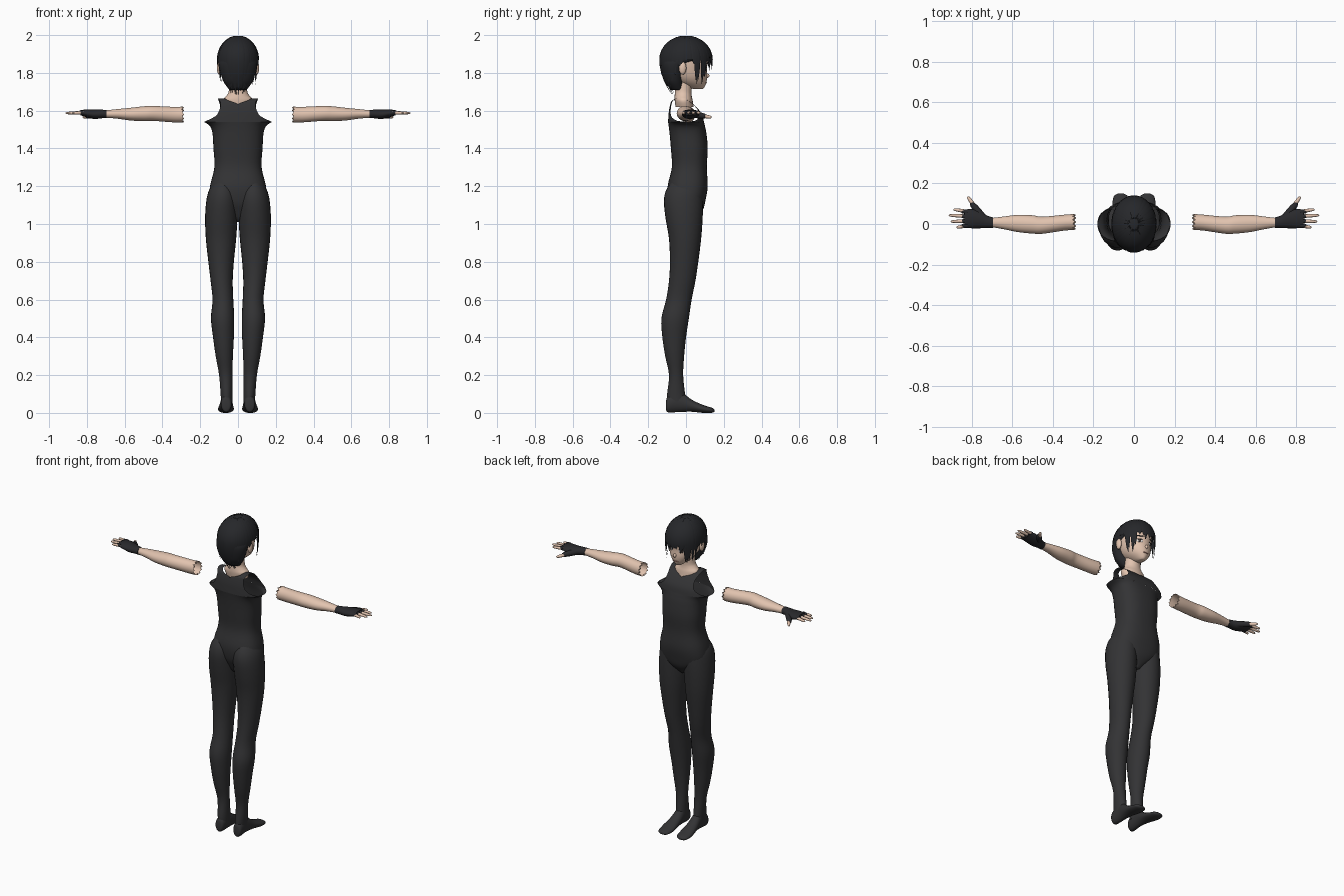
import bpy, bmesh, math, random
from mathutils import Matrix, Vector

random.seed(4)
cube = bpy.data.objects.get("Cube")
if cube:
    bpy.data.objects.remove(cube)


def material(name, r, g, b):
    mat = bpy.data.materials.new(name)
    mat.use_nodes = True
    mat.diffuse_color = (r, g, b, 1)
    shader = mat.node_tree.nodes["Principled BSDF"]
    shader.inputs["Base Color"].default_value = (r, g, b, 1)
    shader.inputs["Roughness"].default_value = 0.8
    return mat


SUIT = material("suit charcoal", 0.033, 0.033, 0.035)
HAIR = material("hair black", 0.019, 0.02, 0.023)
GLOVE = material("glove black", 0.022, 0.022, 0.025)
SKIN = material("skin", 0.76, 0.55, 0.43)
WHITE = material("eye white", 0.75, 0.72, 0.7)
IRIS = material("iris dark", 0.05, 0.035, 0.03)
LIP = material("lip", 0.5, 0.24, 0.2)


def finish(name, bm, mat, matrix=None, angle=60):
    """Turn a bmesh into a smooth object."""
    bmesh.ops.recalc_face_normals(bm, faces=bm.faces)
    mesh = bpy.data.meshes.new(name)
    bm.to_mesh(mesh)
    bm.free()
    if matrix:
        mesh.transform(matrix)
    mesh.materials.append(mat)
    mesh.shade_smooth()
    mesh.set_sharp_from_angle(angle=math.radians(angle))
    obj = bpy.data.objects.new(name, mesh)
    bpy.context.collection.objects.link(obj)
    return obj


def mirrored(obj):
    """Copy a left part to the right side."""
    base = obj.name
    obj.name = "left_" + base
    mesh = obj.data.copy()
    mesh.transform(Matrix.Diagonal((-1, 1, 1, 1)))
    mesh.flip_normals()
    twin = bpy.data.objects.new("right_" + base, mesh)
    bpy.context.collection.objects.link(twin)


def spline(rows, steps):
    """Catmull-Rom smoothing of a list of equal-length rows."""
    out = []
    for i in range(len(rows) - 1):
        p, q = rows[i], rows[i + 1]
        o, r = rows[max(i - 1, 0)], rows[min(i + 2, len(rows) - 1)]
        for k in range(steps):
            t = k / steps
            out.append([b + t * ((c - a) / 2 + t * ((2 * a - 5 * b + 4 * c - d) / 2
                        + t * (3 * b - a - 3 * c + d) / 2))
                        for a, b, c, d in zip(o, p, q, r)])
    return out + [list(rows[-1])]


def skin_rings(bm, rings, closed=True, caps=(True, True)):
    """Bridge successive rows of points with quads."""
    loops = [[bm.verts.new(p) for p in ring] for ring in rings]
    n = len(loops[0])
    for a, b in zip(loops, loops[1:]):
        for i in range(n if closed else n - 1):
            j = (i + 1) % n
            bm.faces.new((a[i], a[j], b[j], b[i]))
    if closed:
        for use, loop in zip(caps, (loops[0], loops[-1])):
            if use:
                bm.faces.new(loop)


def loft(name, mat, rows, axis="z", sides=24, power=2, caps=(True, True), jag=0, matrix=None, steps=4):
    """Rows hold position, then low and high extents on the other two axes, in hundredths."""
    rings = []
    for k, (t, a0, a1, b0, b1) in enumerate(spline(rows, steps)):
        ring = []
        for i in range(sides):
            c, s = math.cos(math.tau * i / sides), math.sin(math.tau * i / sides)
            a = (a0 + a1) / 2 + (a1 - a0) / 2 * math.copysign(abs(c) ** (2 / power), c)
            b = (b0 + b1) / 2 + (b1 - b0) / 2 * math.copysign(abs(s) ** (2 / power), s)
            u = t + (jag * (i % 2) if k == 0 else 0)
            p = {"z": (a, b, u), "x": (u, a, b), "y": (a, u, b)}[axis]
            ring.append(Vector(p) / 100)
        rings.append(ring)
    bm = bmesh.new()
    skin_rings(bm, rings, caps=caps)
    return finish(name, bm, mat, matrix)


def ellipsoid(name, mat, centre, radii, turn=0):
    bm = bmesh.new()
    bmesh.ops.create_uvsphere(bm, u_segments=16, v_segments=10, radius=1)
    m = (Matrix.Translation(centre) @ Matrix.Rotation(turn, 4, "Z")
         @ Matrix.Diagonal((*radii, 1)))
    return finish(name, bm, mat, m)


def digit(name, mat, start, end, r):
    """Rounded, tapered finger between two points."""
    start, way = Vector(start) / 100, (Vector(end) - Vector(start))
    size = way.length
    rows = [(size * t, -r * w, r * w, -r * w, r * w)
            for t, w in ((0, 1), (0.5, 0.95), (0.85, 0.75), (0.97, 0.45), (1, 0.1))]
    m = Matrix.Translation(start) @ way.to_track_quat("X", "Z").to_matrix().to_4x4()
    mirrored(loft(name, mat, rows, "x", 10, matrix=m, steps=2))


# Torso of the sleeveless suit, open at the top
torso = [(101, 2, -3, 4), (103, 4, -5, 6), (107, 10, -7, 8.8), (112, 15, -9, 10.2),
         (120, 14.8, -9.7, 11.5), (130, 12.5, -7.5, 11), (140, 13, -8, 11.5),
         (148, 13.5, -8.7, 10.8), (152, 15, -9.2, 10), (154, 18, -9.5, 9.5)]
loft("torso", SUIT, [(z, -w, w, b, f) for z, w, b, f in torso], sides=40,
     power=2.5, caps=(True, False))

# Chest, back and shoulder straps around the open armholes
straps = [(-9.5, 154, 0, 18), (-9.3, 157, 0, 12), (-9, 160, 0, 10), (-8.3, 163.5, 0, 9.2),
          (-7.5, 165.3, 5, 9.8), (-5, 166.5, 7, 10.5), (-1, 166.2, 7, 10.5),
          (2.5, 164.5, 5.5, 10), (5, 162.5, 0, 9.5), (7.5, 159.5, 0, 10),
          (8.8, 157, 0, 12), (9.5, 154, 0, 18)]
grid = []
for y, z, inner, outer in spline(straps, 4):
    inner, outer = max(inner, 0), min(outer, 18)
    xs = [inner + (outer - inner) * i / 10 for i in range(11)]
    grid.append([Vector((x, y * max(1 - (x / 18) ** 2.5, 0) ** 0.4, z)) / 100 for x in xs])
bm = bmesh.new()
skin_rings(bm, grid, closed=False)
mirrored(finish("shoulder_strap", bm, SUIT))

# Legs, whose rounded tops form the hips and seat
mirrored(loft("leg", SUIT, [
    (6, 3, 9, -10, 0), (10, 3, 9.2, -10, -0.5), (20, 3, 10, -9, -1.5), (30, 2.7, 11.8, -11, -1),
    (40, 2.2, 13.2, -12.5, 0), (50, 2, 14.3, -13, 1.5), (60, 2.5, 13.5, -10.5, 3),
    (70, 2.8, 14.5, -9, 5), (80, 2.2, 15.7, -8.5, 6.5), (92, 1, 17, -9, 8),
    (103, 0.3, 17.4, -10.8, 8.8), (112, 0.2, 16.8, -11.7, 9), (118, 1, 15.3, -10.5, 8.5),
    (123, 4, 12, -7, 5)]))
mirrored(loft("foot", SUIT, [
    (-10.6, 5, 7.5, 2, 5), (-9.5, 3.5, 9, 0.3, 9), (-3, 3, 9, 0.5, 11), (3, 2.6, 9.8, 0.6, 7),
    (9, 2.2, 10.6, 0, 4.2), (13.5, 3, 10, 0, 2.8), (15, 5, 8, 0.6, 1.8)], "y"))

# Bare arms with a jagged open end, fingerless gloves and fingers
mirrored(loft("arm", SKIN, [
    (28.5, -3, 5, 153.8, 162.2), (34, -3.2, 4.6, 153.8, 162), (45, -4.8, 3.6, 154.6, 162.5),
    (50, -4.7, 4.3, 154.5, 162.3), (57, -4, 4.5, 154.8, 161.5), (64, -2.6, 3.7, 155.8, 160.8),
    (70, -1.6, 3, 156.2, 160.2), (74, -1.5, 3, 156.5, 160)], "x", caps=(False, True), jag=1.8))
mirrored(loft("glove", GLOVE, [
    (69.5, -2, 3.3, 156, 160.4), (72, -2, 4, 156, 160.5), (76, -2.1, 6.3, 155.6, 160.5),
    (80, -2.1, 7.3, 156.5, 160.6), (83.5, -1.8, 7.1, 157.6, 160.3)], "x"))
fingers = {"index": (6.1, 7.2, 89), "middle": (3.8, 4.3, 91.3),
           "ring": (1.5, 1.2, 90.3), "little": (-0.8, -1.7, 87.5)}
for label, (y0, y1, tip) in fingers.items():
    digit(label + "_glove_cuff", GLOVE, (82, y0, 159), (85, y0, 159), 1.15)
    digit(label + "_finger", SKIN, (82, y0, 159), (tip, y1, 158.7), 0.9)
digit("thumb_glove_cuff", GLOVE, (75, 4, 158), (80.3, 10.5, 157), 1.8)
digit("thumb", SKIN, (78, 8, 157.3), (82, 13.5, 156.5), 1.05)

# Neck and head
loft("neck", SKIN, [(162, -7, 7, -5.5, 4), (165.5, -8, 8, -6, 3.5), (168, -6, 6, -6, 3),
                    (171, -4.8, 4.8, -5.8, 3), (180, -4.8, 4.8, -6, 4)])
head = [(171.5, 1.5, 4, 8.8), (172.5, 3, 0, 9.8), (175, 5.8, -5, 10.8), (178, 7.7, -8, 11.2),
        (182, 8.8, -10, 11), (187, 9.2, -11, 11.6), (192, 8.2, -10, 10.5), (196, 5, -6, 7)]
loft("head", SKIN, [(z, -w, w, b, f) for z, w, b, f in head], sides=32)
ellipsoid("nose", SKIN, (0, 0.111, 1.785), (0.009, 0.013, 0.012))
ellipsoid("mouth", LIP, (0, 0.106, 1.748), (0.02, 0.004, 0.003))
mirrored(ellipsoid("ear", SKIN, (0.099, -0.018, 1.825), (0.013, 0.02, 0.034)))

# Eyes: thin stacked plates following the face
for label, mat, lift, radii in (("eye_white", WHITE, 0, (0.02, 0.003, 0.01)),
                                ("iris", IRIS, 0.0015, (0.009, 0.003, 0.0095)),
                                ("eyelash", HAIR, 0.001, (0.022, 0.004, 0.003)),
                                ("eyebrow", HAIR, 0.004, (0.022, 0.003, 0.003))):
    up = {"eyelash": 0.01, "eyebrow": 0.03}.get(label, 0)
    mirrored(ellipsoid(label, mat, (0.04 + lift / 2, 0.098 + lift, 1.818 + up), radii, -0.5))

# Hair cap, cut back below the fringe to free the face
cap = [(171, 4.5, -8, -1), (175, 7.5, -11, -1), (180, 9.3, -12.6, 0), (184.5, 10.2, -13.4, 3),
       (187.5, 10.5, -13.6, 12), (190, 10.3, -13.2, 13), (195, 8, -10.4, 10.4),
       (198, 5, -6.5, 6.5), (199.5, 1.5, -2, 2)]
loft("hair_cap", HAIR, [(z, -w, w, b, f) for z, w, b, f in cap], sides=32)


def lock(bm, azimuth, tip, width, shrink):
    """Pointed lock of hair running from the crown over the skull and down to the tip height."""
    out = Vector((math.sin(azimuth), math.cos(azimuth), 0))
    side = Vector((out.y, -out.x, 0))
    rings, steps, level = [], 12, 1.868
    for k in range(steps + 1):
        s = k / steps
        if s < 0.6:
            phi = 0.2 + (math.pi / 2 - 0.2) * s / 0.6
            spread, z = math.sin(phi), level + 0.127 * math.cos(phi)
        else:
            drop = (level - tip) * (s - 0.6) / 0.4
            spread, z = 1 - shrink * (drop / 0.17) ** 2, level - drop
        centre = Vector((out.x * 0.109 * spread, out.y * 0.139 * spread, z))
        w = width * min(1, 0.25 + spread) * (1.02 - s ** 4)
        ridge = out * 0.006 * (1.05 - s)
        if s < 0.6:
            ridge = ridge * spread + Vector((0, 0, 0.004 * (1 - spread)))
        rings.append([centre - side * w, centre + ridge, centre + side * w, centre - ridge])
    skin_rings(bm, rings)


# Layered locks: fringe, sideburns, gap over the ears, long nape
zones = ((38, 1.835, 0.15), (74, 1.755, 0.12), (112, 1.85, 0.1), (140, 1.765, 0.25), (181, 1.71, 0.4))
bm = bmesh.new()
for layer in range(2):
    for i in range(34):
        degrees = (i + layer / 2) * 360 / 34 - 180
        tip, shrink = next((t, k) for limit, t, k in zones if abs(degrees) <= limit)
        lock(bm, math.radians(degrees + random.uniform(-3, 3)),
             tip + random.uniform(-0.03, 0.025), random.uniform(0.011, 0.017), shrink)
finish("hair_locks", bm, HAIR, angle=40)
